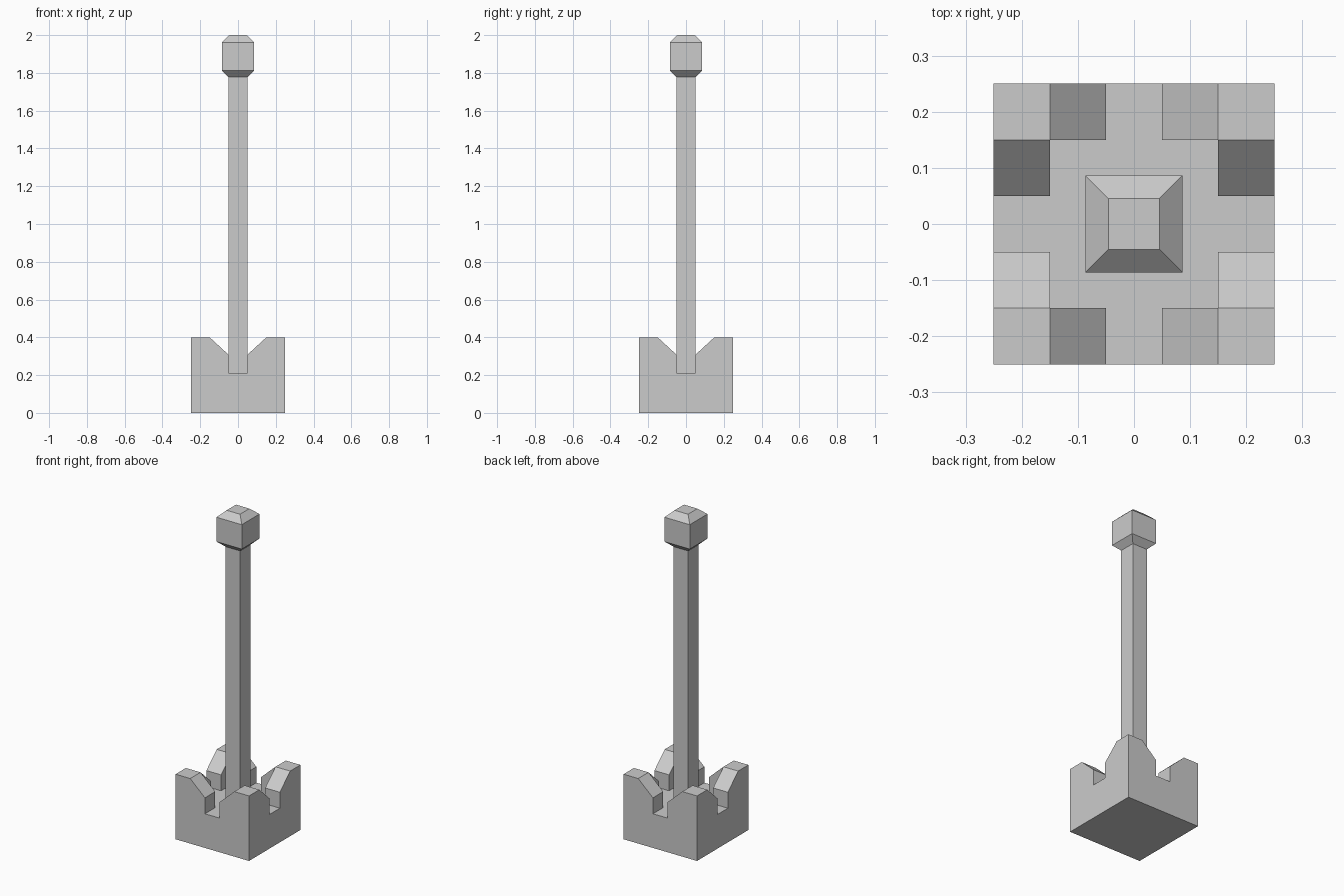
import bpy, bmesh

if "Cube" in bpy.data.objects:
    bpy.data.objects.remove(bpy.data.objects["Cube"])

# Base dimensions: outer half width, inner wall, notch half width, heights
O, I, N = 0.25, 0.15, 0.05
TOP, SLOPE, FLOOR = 0.40, 0.308, 0.21


def finish(bm, name):
    bmesh.ops.remove_doubles(bm, verts=bm.verts, dist=1e-4)
    bmesh.ops.recalc_face_normals(bm, faces=bm.faces)
    bmesh.ops.dissolve_limit(bm, angle_limit=0.01, verts=bm.verts, edges=bm.edges)
    mesh = bpy.data.meshes.new(name)
    bm.to_mesh(mesh)
    bm.free()
    obj = bpy.data.objects.new(name, mesh)
    bpy.context.collection.objects.link(obj)
    return obj


# One wall arm of a corner; swapping x and y gives the other arm
arm = [
    # outer wall face
    [(0, O, 0), (O, O, 0), (O, O, TOP), (I, O, TOP), (N, O, SLOPE), (N, O, FLOOR), (0, O, FLOOR)],
    # inner wall face
    [(N, I, FLOOR), (I, I, FLOOR), (I, I, TOP), (N, I, SLOPE)],
    # notch side
    [(N, I, FLOOR), (N, O, FLOOR), (N, O, SLOPE), (N, I, SLOPE)],
    # sloped top
    [(N, I, SLOPE), (N, O, SLOPE), (I, O, TOP), (I, I, TOP)],
]
quadrant = arm + [[(y, x, z) for x, y, z in f] for f in arm] + [
    # corner top, inner floor, underside
    [(I, I, TOP), (O, I, TOP), (O, O, TOP), (I, O, TOP)],
    [(x, y, FLOOR) for x, y in ((0, 0), (O, 0), (O, N), (I, N), (I, I), (N, I), (N, O), (0, O))],
    [(0, 0, 0), (O, 0, 0), (O, O, 0), (0, O, 0)],
]

# Notched square base, mirrored into four quadrants
bm = bmesh.new()
for sx in (-1, 1):
    for sy in (-1, 1):
        for face in quadrant:
            bm.faces.new([bm.verts.new((x * sx, y * sy, z)) for x, y, z in face])
finish(bm, "notched_base")

# Square post with bevelled knob, lofted from square rings (half width, z)
bm = bmesh.new()
rings = []
for h, z in ((0.05, FLOOR), (0.05, 1.777), (0.086, 1.812), (0.086, 1.962), (0.0455, 2.0)):
    rings.append([bm.verts.new((x * h, y * h, z)) for x, y in ((-1, -1), (1, -1), (1, 1), (-1, 1))])
for a, b in zip(rings, rings[1:]):
    for k in range(4):
        n = (k + 1) % 4
        bm.faces.new((a[k], a[n], b[n], b[k]))
bm.faces.new(rings[0][::-1])
bm.faces.new(rings[-1])
finish(bm, "post_with_knob")
